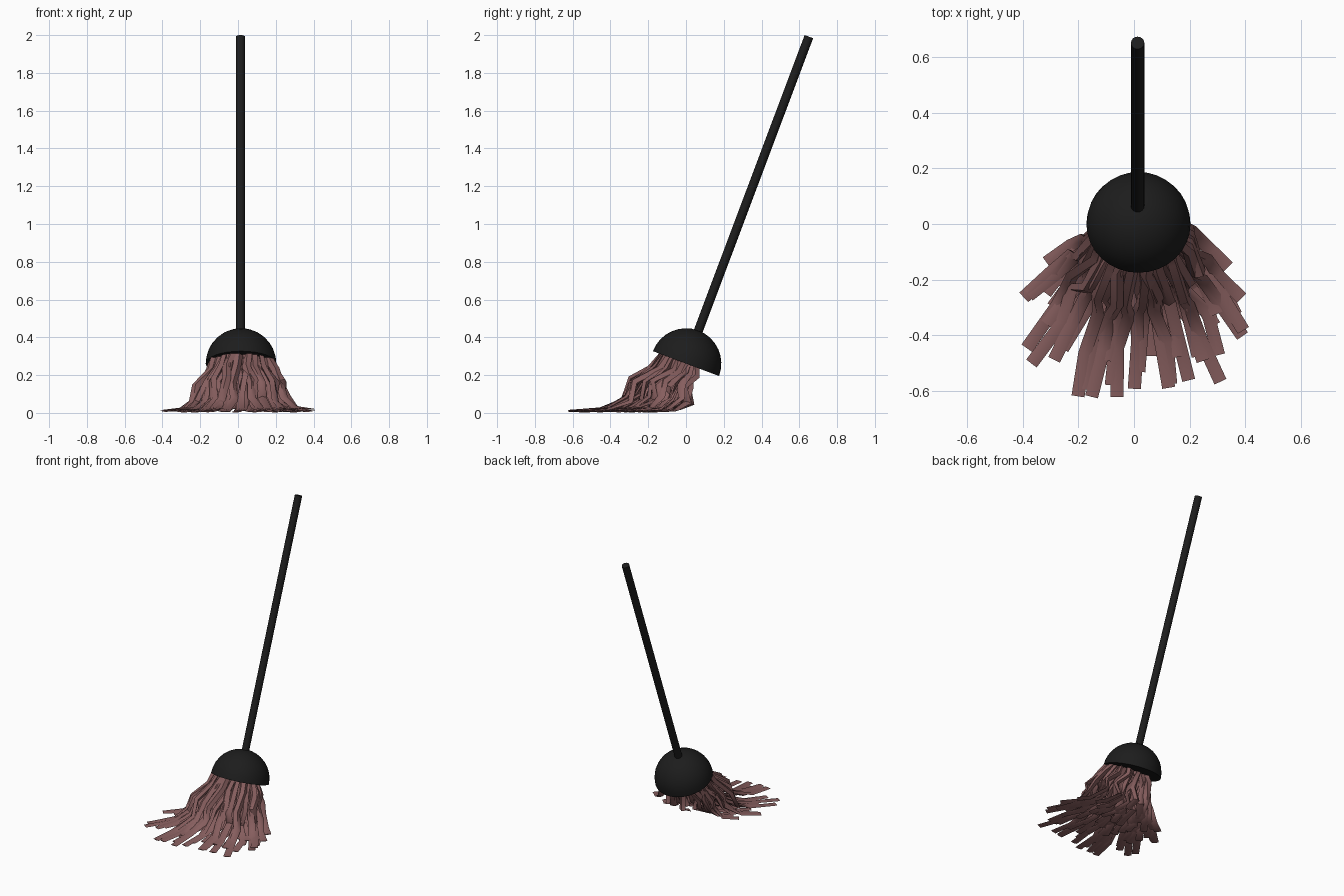
import bpy, bmesh, math, random
from mathutils import Vector, Matrix

if "Cube" in bpy.data.objects:
    bpy.data.objects.remove(bpy.data.objects["Cube"])

random.seed(11)
TILT = math.radians(20.6)
CENTRE = Vector((0.016, 0, 0.261))
FRAME = Matrix.Translation(CENTRE) @ Matrix.Rotation(-TILT, 4, 'X')


def material(name, rgb):
    m = bpy.data.materials.new(name)
    m.diffuse_color = (*rgb, 1)
    m.use_nodes = True
    m.node_tree.nodes["Principled BSDF"].inputs["Base Color"].default_value = m.diffuse_color
    return m


def make_object(name, bm, mat, angle):
    bmesh.ops.recalc_face_normals(bm, faces=bm.faces)
    me = bpy.data.meshes.new(name)
    bm.to_mesh(me)
    bm.free()
    me.materials.append(mat)
    ob = bpy.data.objects.new(name, me)
    bpy.context.collection.objects.link(ob)
    bpy.context.view_layer.objects.active = ob
    ob.select_set(True)
    bpy.ops.object.shade_smooth_by_angle(angle=math.radians(angle))
    ob.select_set(False)
    return ob


black = material("black_plastic", (0.012, 0.012, 0.012))
brown = material("dusty_rose_yarn", (0.24, 0.112, 0.112))

# Domed head: upper half of a sphere, closed underneath, tilted with the handle
bm = bmesh.new()
bmesh.ops.create_uvsphere(bm, u_segments=32, v_segments=16, radius=0.187)
bmesh.ops.bisect_plane(bm, geom=bm.verts[:] + bm.edges[:] + bm.faces[:], dist=1e-5,
                       plane_co=(0, 0, 0), plane_no=(0, 0, 1), clear_inner=True)
bmesh.ops.holes_fill(bm, edges=[e for e in bm.edges if e.is_boundary], sides=0)
bm.transform(FRAME)
make_object("mop_head", bm, black, 35)

# Handle: long thin rod rising out of the dome
bm = bmesh.new()
start, end = 0.15, 1.849
bmesh.ops.create_cone(bm, cap_ends=True, segments=16, radius1=0.024, radius2=0.024,
                      depth=end - start,
                      matrix=Matrix.Translation((-0.003, 0, (start + end) / 2)))
bm.transform(FRAME)
make_object("handle", bm, black, 35)

# Strands: creased ribbons that drop from the head, then lie flat on the floor
ACROSS = [0, 0.10, 0.34, 0.40, 0.66, 1]
HEIGHT = [1, 0.76, 0.50, 0.20, 0.03, 0]
THICK = [0.026, 0.034, 0.034, 0.026, 0.014, 0.006]


def strand(bm, ux, uy):
    root = Vector((0.016 + 0.152 * ux, -0.035 + 0.095 * uy, 0))
    root.z = CENTRE.z - math.tan(TILT) * root.y + 0.012
    spread_y = 0.22 if uy > 0 else 0.34
    tip = Vector((0.43 * ux + random.uniform(-0.05, 0.05),
                  -0.30 + spread_y * uy + random.uniform(-0.06, 0.05),
                  random.uniform(0.004, 0.022)))
    tip.x = max(-0.415, min(0.41, tip.x))
    tip.y = max(-0.672, tip.y)
    path = []
    for i, (f, h) in enumerate(zip(ACROSS, HEIGHT)):
        p = root.lerp(tip, f)
        p.z = tip.z + (root.z - tip.z) * h
        if 0 < i < 5:
            p += Vector((random.uniform(-1, 1), random.uniform(-1, 1), 0)) * 0.022
        if i in (2, 3):
            p.z += random.uniform(-0.02, 0.02)
        path.append(p)
    twist = random.uniform(-0.9, 0.9)
    rings = []
    for i, p in enumerate(path):
        t = (path[min(i + 1, 5)] - path[max(i - 1, 0)]).normalized()
        flat = Vector((t.x, t.y, 0))
        if flat.length < 0.15:
            flat = Vector((tip.x - root.x, tip.y - root.y, 0))
        flat.normalize()
        side = Vector((-flat.y, flat.x, 0))
        if i < 4:
            side = Matrix.Rotation(twist * (1 - i / 5), 3, t) @ side
        up = side.cross(t).normalized()
        w, d = 0.0235, THICK[i] / 2
        ring = [p + side * w, p + up * d, p - side * w, p - up * d]
        for c in ring:
            c.z = max(c.z, 0)
        rings.append([bm.verts.new(c) for c in ring])
    for a, b in zip(rings, rings[1:]):
        for k in range(4):
            bm.faces.new((a[k], a[(k + 1) % 4], b[(k + 1) % 4], b[k]))
    bm.faces.new(rings[0])
    bm.faces.new(rings[-1])


bm = bmesh.new()
COUNT = 84
for n in range(COUNT):
    r = ((n + 0.5) / COUNT) ** 0.45
    a = n * 2.39996
    strand(bm, r * math.cos(a), r * math.sin(a))
make_object("mop_strands", bm, brown, 60)
